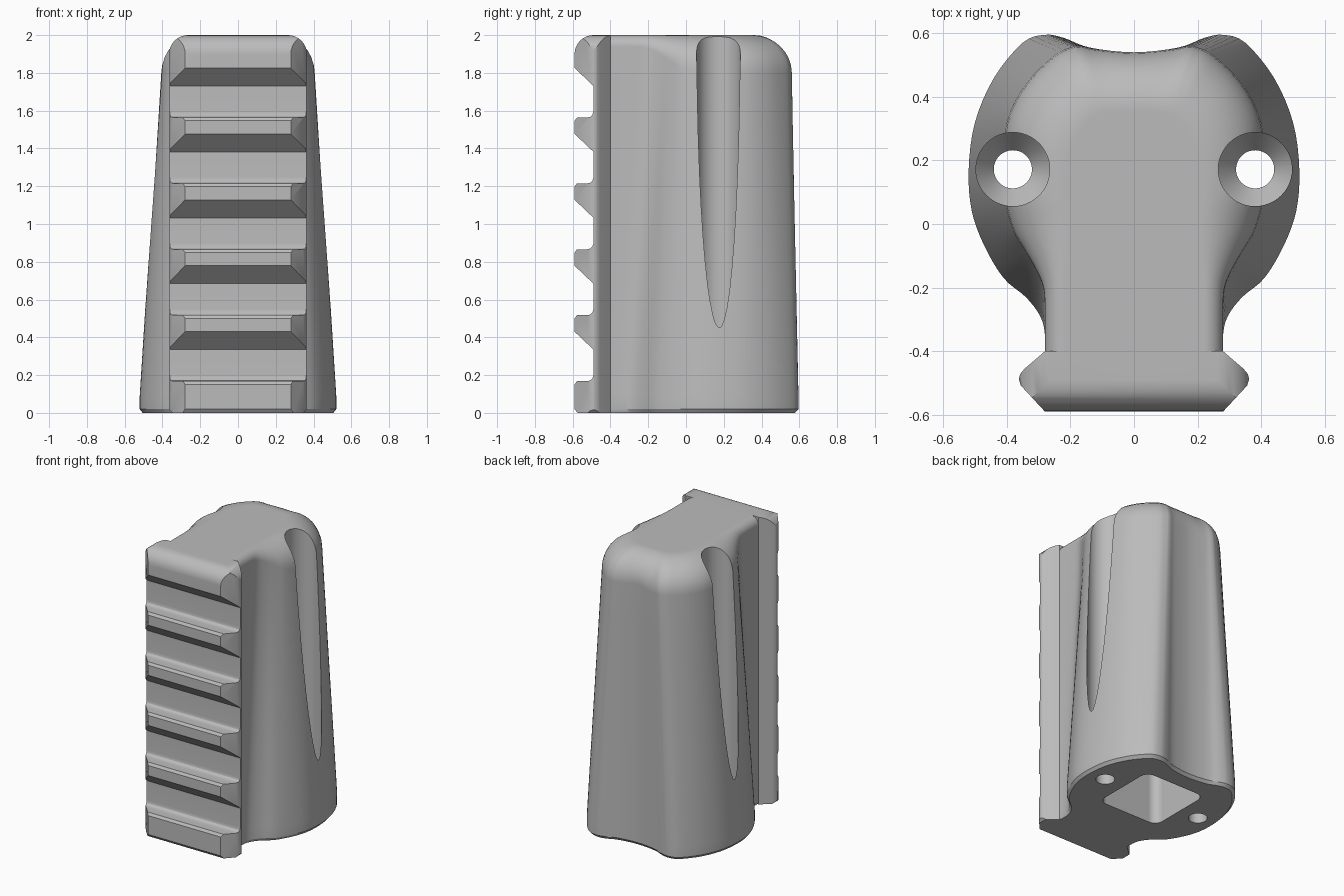
import bpy, bmesh, math
from mathutils import Vector

scene_cube = bpy.data.objects.get("Cube")
if scene_cube:
    bpy.data.objects.remove(scene_cube, do_unlink=True)

grey = bpy.data.materials.new("plain_grey")
grey.use_nodes = True
GREY = (0.5, 0.5, 0.5, 1)
grey.diffuse_color = GREY
for node in grey.node_tree.nodes:
    if node.type == 'BSDF_PRINCIPLED':
        node.inputs["Base Color"].default_value = GREY


def loft(name, rings):
    """Closed solid skinned through rings of equal point count."""
    bm = bmesh.new()
    loops = [[bm.verts.new(p) for p in ring] for ring in rings]
    count = len(loops[0])
    for low, high in zip(loops, loops[1:]):
        for i in range(count):
            j = (i + 1) % count
            bm.faces.new((low[i], low[j], high[j], high[i]))
    bm.faces.new(loops[0])
    bm.faces.new(loops[-1])
    bmesh.ops.recalc_face_normals(bm, faces=bm.faces)
    mesh = bpy.data.meshes.new(name)
    bm.to_mesh(mesh)
    bm.free()
    mesh.materials.append(grey)
    obj = bpy.data.objects.new(name, mesh)
    bpy.context.collection.objects.link(obj)
    return obj


def prism(name, outline, place, low, high):
    return loft(name, [[place(u, v, w) for u, v in outline] for w in (low, high)])


def activate(obj):
    bpy.ops.object.select_all(action='DESELECT')
    obj.select_set(True)
    bpy.context.view_layer.objects.active = obj


def combine(obj, tool, operation):
    tool.hide_render = True
    mod = obj.modifiers.new(operation.lower(), 'BOOLEAN')
    mod.operation, mod.solver, mod.object = operation, 'EXACT', tool
    activate(obj)
    bpy.ops.object.modifier_apply(modifier=mod.name)
    bpy.data.objects.remove(tool, do_unlink=True)


def finish(obj):
    activate(obj)
    bpy.ops.object.shade_smooth_by_angle(angle=math.radians(28))
    mod = obj.modifiers.new("even_shading", 'WEIGHTED_NORMAL')
    mod.keep_sharp = True


def mirrored(half):
    return half + [(-x, y) for x, y in reversed(half) if x > 0]


def smooth_path(points, steps=4):
    """Catmull-Rom curve through the points."""
    pts = [Vector(p) for p in points]
    ends = [Vector((-pts[1].x, pts[1].y))] + pts + [pts[-1]]
    path = []
    for a, b, c, d in zip(ends, ends[1:], ends[2:], ends[3:]):
        for s in range(steps):
            t = s / steps
            path.append(b + ((c - a) * t + (a * 2 - b * 5 + c * 4 - d) * t ** 2
                             + (b * 3 - a - c * 3 + d) * t ** 3) / 2)
    return path + [pts[-1]]


# Half outlines of the body, from the back centre round to the neck
base = smooth_path([(0, .54), (.14, .555), (.22, .585), (.28, .595), (.35, .57),
                    (.44, .46), (.5, .32), (.52, .17), (.51, .04), (.47, -.07),
                    (.41, -.17), (.34, -.23), (.295, -.29), (.28, -.35), (.28, -.44)])
shoulder = smooth_path([(0, .54), (.12, .55), (.17, .56), (.2, .555), (.25, .53),
                        (.34, .44), (.4, .32), (.41, .17), (.405, .07), (.38, -.02),
                        (.345, -.08), (.31, -.14), (.285, -.2), (.28, -.28), (.28, -.44)])
crown = smooth_path([(0, .36), (.06, .355), (.1, .35), (.12, .345), (.14, .33),
                     (.18, .28), (.205, .22), (.215, .15), (.215, .08), (.21, .02),
                     (.21, -.05), (.215, -.11), (.22, -.18), (.22, -.28), (.22, -.44)])
HEIGHT = 2.0


def wall(i, z):
    t = min(max((z - .1) / 1.7, 0), 1)
    return base[i].lerp(shoulder[i], t)


def full_ring(half):
    return half + [(-x, y, z) for x, y, z in reversed(half) if x > 1e-6]


# Body: tapered wall, chamfered foot, rounded crown
indices = range(len(base))
fillet = [min(.2, (shoulder[i] - crown[i]).length) for i in indices]
rings = [full_ring([(p.x * .97, p.y * .97, 0) for p in base])]
rings.append(full_ring([(p.x, p.y, .02) for p in base]))
for share in (.05, .3, .6, .85):
    heights = [share * (HEIGHT - fillet[i]) for i in indices]
    rings.append(full_ring([(*wall(i, heights[i]), heights[i]) for i in indices]))
STEPS = 8
for s in range(STEPS + 1):
    a = math.pi / 2 * s / STEPS
    half = []
    for i in indices:
        p = crown[i].lerp(wall(i, HEIGHT - fillet[i]), math.cos(a))
        half.append((p.x, p.y, HEIGHT - fillet[i] * (1 - math.sin(a))))
    rings.append(full_ring(half))
body = loft("tapered_body", rings)

# Screw holes with deep countersunk bores
HOLE_X, HOLE_Y = .381, .172
for side in (-1, 1):
    bore = []
    for r, z in ((.06, -.1), (.06, .3), (.116, .37), (.116, 2.1)):
        bore.append([(side * HOLE_X + r * math.cos(k * math.tau / 48),
                      HOLE_Y + r * math.sin(k * math.tau / 48), z) for k in range(48)])
    combine(body, loft("bore_cutter", bore), 'DIFFERENCE')

# Square pocket with rounded corners, open underneath
HALF, ROUND = .235, .06
corners = []
for quarter in range(4):
    mid = math.pi / 4 + quarter * math.pi / 2
    cx = math.copysign(HALF - ROUND, math.cos(mid))
    cy = math.copysign(HALF - ROUND, math.sin(mid))
    for k in range(7):
        a = mid + (k / 6 - .5) * math.pi / 2
        corners.append((cx + ROUND * math.cos(a), HOLE_Y + cy + ROUND * math.sin(a)))
pocket = prism("pocket_cutter", corners, lambda u, v, w: (u, v, w), -.1, 1.5)
combine(body, pocket, 'DIFFERENCE')
finish(body)

# Rail: dovetail plan trimmed by a toothed side profile
plan = mirrored([(.28, -.4), (.345, -.456), (.358, -.472), (.362, -.488),
                 (.356, -.508), (.28, -.59)])
rail = prism("slotted_rail", plan, lambda u, v, w: (u, v, w), -.1, 2.1)

FACE, FLOOR = -.59, -.49
PITCH, FIRST = .349, -.014
side_profile = [(-.3, 0), (FACE + .015, 0), (FACE, .02)]
for k in range(6):
    b = FIRST + k * PITCH
    if k:
        side_profile += [(FLOOR, b), (FACE, b + .095)]
    if k < 5:
        side_profile += [(FACE, b + .165), (FACE + .013, b + .182), (-.522, b + .182),
                         (-.506, b + .186), (-.495, b + .197), (FLOOR, b + .215)]
arc = [(math.cos(k * math.pi / 16), math.sin(k * math.pi / 16)) for k in range(9)]
side_profile += [(FLOOR - .1 * c, 1.9 + .1 * s) for c, s in arc] + [(-.3, HEIGHT)]
combine(rail, prism("side_cutter", side_profile, lambda u, v, w: (w, u, v), -.5, .5),
        'INTERSECT')

# Rounded upper corners and chamfered foot of the rail
front_profile = mirrored([(.345, 0), (.365, .02)]
                         + [(.265 + .1 * c, 1.9 + .1 * s) for c, s in arc])
combine(rail, prism("front_cutter", front_profile, lambda u, v, w: (u, w, v), -.8, -.2),
        'INTERSECT')
finish(rail)
